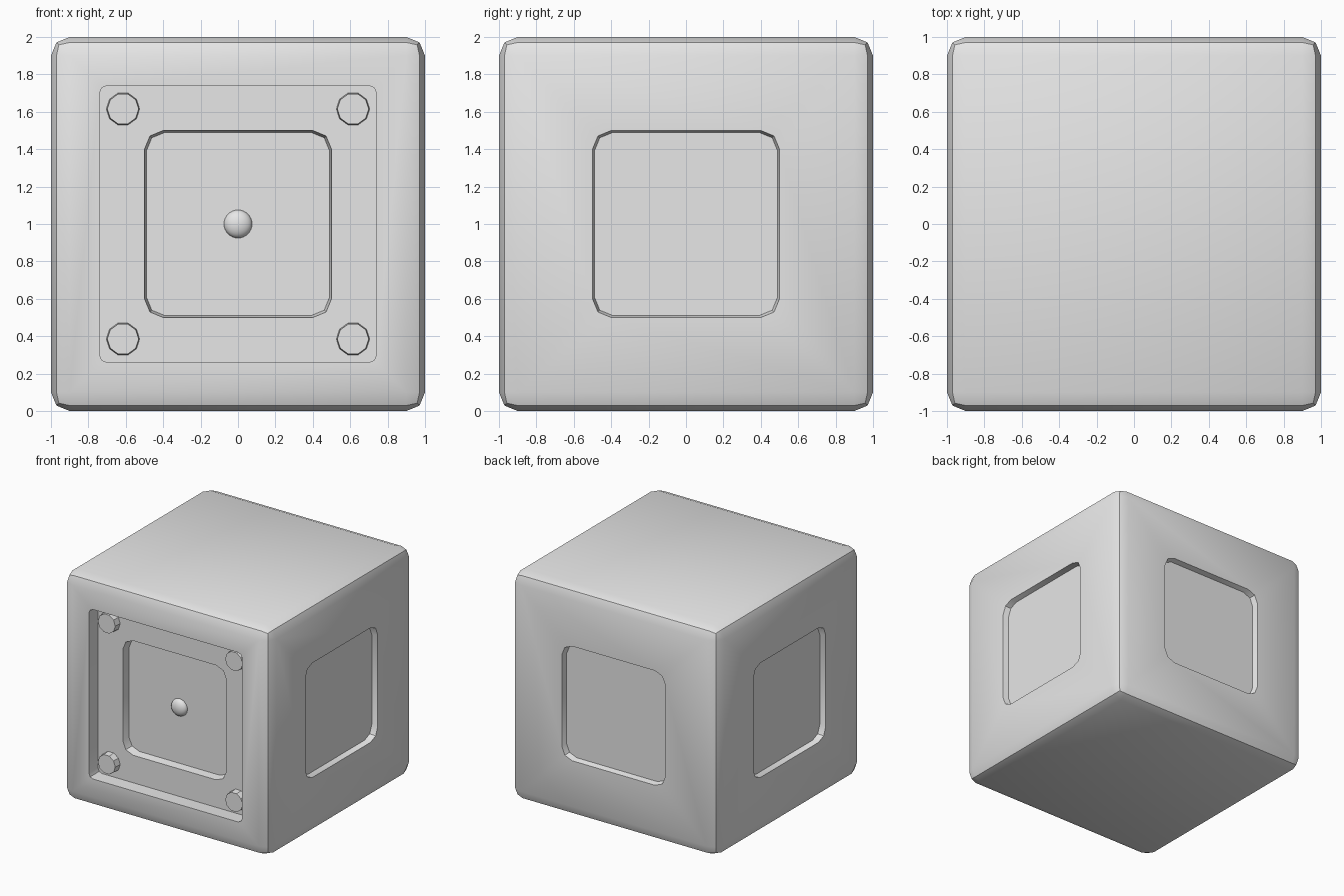
import bpy, bmesh
from math import cos, sin, pi, radians
from mathutils import Matrix, Vector

if "Cube" in bpy.data.objects:
    bpy.data.objects.remove(bpy.data.objects["Cube"], do_unlink=True)

grey = bpy.data.materials.new("light_grey")
grey.use_nodes = True
grey.diffuse_color = (0.8, 0.8, 0.8, 1)
grey.node_tree.nodes["Principled BSDF"].inputs["Base Color"].default_value = (0.8, 0.8, 0.8, 1)


def make(name, bm):
    bmesh.ops.recalc_face_normals(bm, faces=bm.faces)
    mesh = bpy.data.meshes.new(name)
    bm.to_mesh(mesh)
    bm.free()
    mesh.materials.append(grey)
    obj = bpy.data.objects.new(name, mesh)
    bpy.context.collection.objects.link(obj)
    return obj


def activate(obj):
    bpy.ops.object.select_all(action='DESELECT')
    obj.select_set(True)
    bpy.context.view_layer.objects.active = obj


def smooth(obj):
    activate(obj)
    bpy.ops.object.shade_smooth_by_angle(angle=radians(30))


def rounded_square(half, radius):
    """Outline with two straight segments around each corner."""
    c = half - radius
    pts = []
    for q in range(4):
        a = q * pi / 2
        mid = a + pi / 4
        cx, cz = (c * (1 if cos(mid) > 0 else -1), c * (1 if sin(mid) > 0 else -1))
        for s in range(3):
            t = a + s * pi / 4
            pts.append((cx + radius * cos(t), cz + radius * sin(t)))
    return pts


def loft(name, outer, outer_y, inner, inner_y, turn=0):
    """Solid between two outlines facing -y, turned around the vertical axis."""
    bm = bmesh.new()
    rings = [[bm.verts.new((x, y, z + 1)) for x, z in pts]
             for pts, y in ((outer, outer_y), (inner, inner_y))]
    n = len(outer)
    for ring in rings:
        bm.faces.new(ring)
    for i in range(n):
        j = (i + 1) % n
        bm.faces.new((rings[0][i], rings[0][j], rings[1][j], rings[1][i]))
    bmesh.ops.rotate(bm, verts=bm.verts, cent=Vector(), matrix=Matrix.Rotation(turn, 3, 'Z'))
    return make(name, bm)


# Bevelled cube body
bm = bmesh.new()
bmesh.ops.create_cube(bm, size=2, matrix=Matrix.Translation((0, 0, 1)))
bmesh.ops.bevel(bm, geom=bm.edges[:], offset=0.1, segments=2, profile=0.5, affect='EDGES')
body = make("body", bm)


def cut(cutter):
    cutter.hide_render = True
    activate(body)
    mod = body.modifiers.new("cut", 'BOOLEAN')
    mod.operation = 'DIFFERENCE'
    mod.solver = 'EXACT'
    mod.object = cutter
    bpy.ops.object.modifier_apply(modifier=mod.name)
    bpy.data.objects.remove(cutter, do_unlink=True)


def cut_panel(surface, depth, turn):
    cut(loft("panel_cutter", rounded_square(0.51, 0.1), -surface - depth,
             rounded_square(0.49, 0.1), -surface + depth, turn))


# Large front recess, then a tapered panel recess on all four sides
FLOOR = 0.875
frame = rounded_square(0.74, 0.04)
cut(loft("frame_cutter", frame, -1.1, frame, -FLOOR))
cut_panel(FLOOR, 0.07, 0)
for k in (1, 2, 3):
    cut_panel(1, 0.05, k * pi / 2)
smooth(body)

# Slightly tapered ten-sided bolts in the recess corners
for side, sx in (("right", -1), ("left", 1)):
    for level, sz in (("lower", -1), ("upper", 1)):
        def circle(r):
            return [(sx * 0.615 + r * cos(i * pi / 5), sz * 0.615 + r * sin(i * pi / 5))
                    for i in range(10)]
        smooth(loft(f"bolt_{level}_{side}", circle(0.084), -FLOOR - 0.06,
                    circle(0.09), -FLOOR + 0.01))

# Flattened round knob in the middle of the front panel
bm = bmesh.new()
bmesh.ops.create_uvsphere(bm, u_segments=32, v_segments=16, radius=0.075)
bmesh.ops.scale(bm, verts=bm.verts, vec=(1, 1, 0.6))
bmesh.ops.rotate(bm, verts=bm.verts, cent=Vector(), matrix=Matrix.Rotation(pi / 2, 3, 'X'))
bmesh.ops.translate(bm, verts=bm.verts, vec=(0, 0.07 - FLOOR, 1))
smooth(make("knob", bm))
